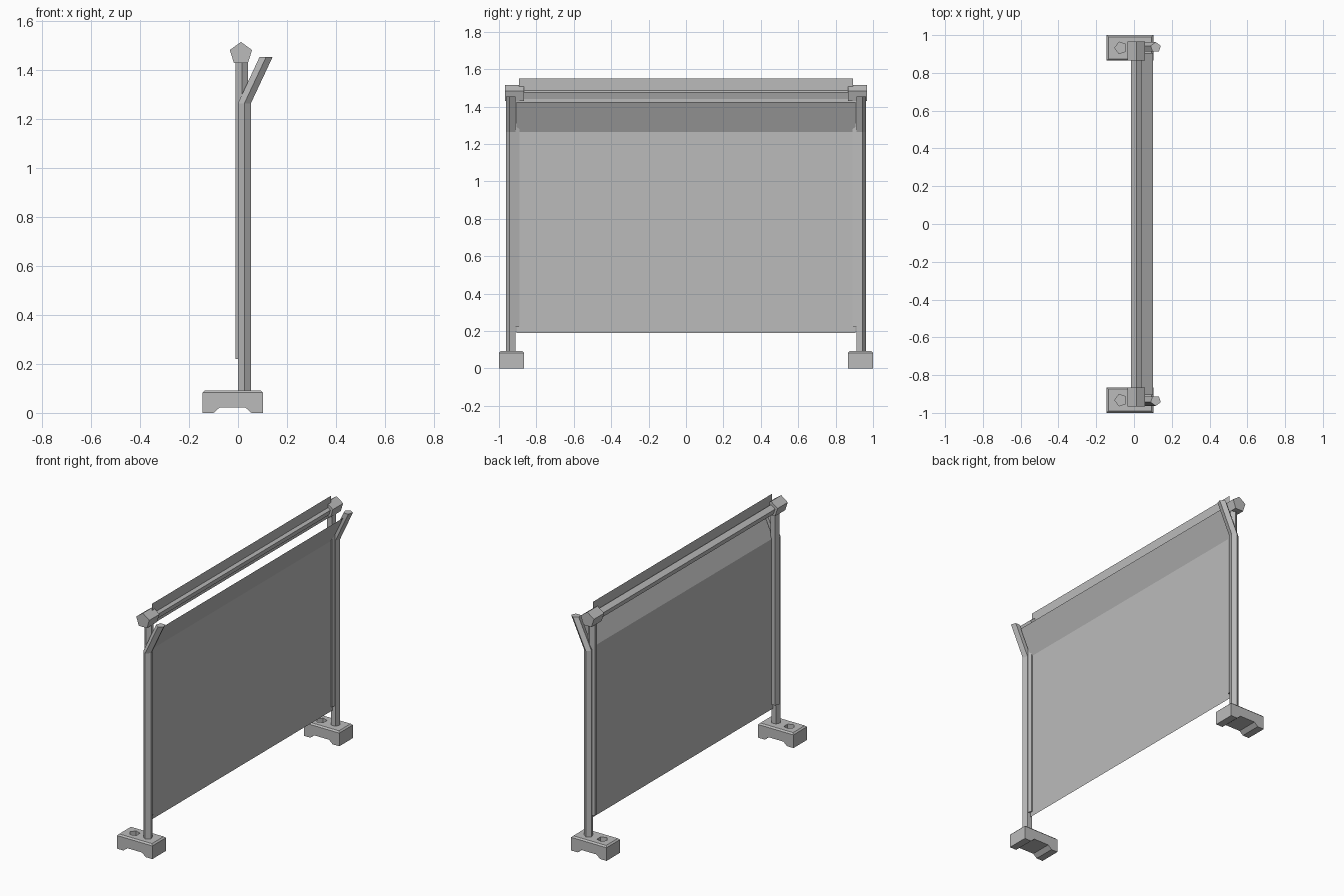
import bpy, bmesh, math

cube = bpy.data.objects.get("Cube")
if cube:
    bpy.data.objects.remove(cube)

GREY = 0.5
mat = bpy.data.materials.new("plain_grey")
mat.use_nodes = True
mat.diffuse_color = (GREY, GREY, GREY, 1)
mat.node_tree.nodes["Principled BSDF"].inputs["Base Color"].default_value = (GREY, GREY, GREY, 1)


def finish(name, bm):
    bmesh.ops.recalc_face_normals(bm, faces=bm.faces)
    mesh = bpy.data.meshes.new(name)
    bm.to_mesh(mesh)
    bm.free()
    mesh.materials.append(mat)
    obj = bpy.data.objects.new(name, mesh)
    bpy.context.collection.objects.link(obj)
    return obj


def pentagon(cx, cy, r, start):
    """Five points around a centre, the first at the start angle."""
    angles = [math.radians(start + 72 * i) for i in range(5)]
    return [(cx + r * math.cos(a), cy + r * math.sin(a)) for a in angles]


def loft(bm, rings):
    """Join closed rings of points and cap both ends."""
    loops = [[bm.verts.new(p) for p in ring] for ring in rings]
    n = len(loops[0])
    for a, b in zip(loops, loops[1:]):
        for i in range(n):
            j = (i + 1) % n
            bm.faces.new((a[i], a[j], b[j], b[i]))
    bm.faces.new(loops[0])
    bm.faces.new(loops[-1])


def prism_y(name, profile, y0, y1):
    bm = bmesh.new()
    loft(bm, [[(x, y, z) for x, z in profile] for y in (y0, y1)])
    return finish(name, bm)


def pole(name, r, start, path):
    """Pentagonal pole with level rings along the path."""
    bm = bmesh.new()
    loft(bm, [[(px, py, z) for px, py in pentagon(x, y, r, start)] for x, y, z in path])
    return finish(name, bm)


def sheet(name, profile, half_width):
    """Thin cloth strip spanning the width of the frame."""
    bm = bmesh.new()
    rows = [[bm.verts.new((x, y, z)) for y in (-half_width, half_width)] for x, z in profile]
    for a, b in zip(rows, rows[1:]):
        bm.faces.new((a[0], a[1], b[1], b[0]))
    return finish(name, bm)


def foot(name, y0, y1):
    """Block with an arched underside, chamfered top and a spare socket."""
    top = 0.092
    outline = [(-0.145, 0), (-0.1, 0), (-0.075, 0.022), (0.03, 0.022),
               (0.055, 0), (0.102, 0), (0.102, top), (-0.145, top)]
    obj = prism_y(name, outline, y0, y1)
    bm = bmesh.new()
    bm.from_mesh(obj.data)
    rim = [e for e in bm.edges if all(v.co.z > top - 0.001 for v in e.verts)]
    bmesh.ops.bevel(bm, geom=rim, offset=0.009, segments=1, affect='EDGES')
    bm.to_mesh(obj.data)
    bm.free()
    mid = (y0 + y1) / 2
    cutter = pole("socket_cutter", 0.032, 180, [(-0.07, mid, 0.035), (-0.07, mid, 0.2)])
    cutter.hide_render = True
    mod = obj.modifiers.new("socket", 'BOOLEAN')
    mod.object = cutter
    mod.operation = 'DIFFERENCE'
    mod.solver = 'EXACT'
    bpy.context.view_layer.objects.active = obj
    bpy.ops.object.modifier_apply(modifier=mod.name)
    bpy.data.objects.remove(cutter)


# Supports at both ends
for side, s in (("front", -1), ("back", 1)):
    foot(side + "_foot", *sorted((s * 0.865, s)))
    y = s * 0.935
    pole(side + "_bent_post", 0.028, s * 90,
         [(0.026, y, 0.06), (0.026, y, 1.265), (0.115, y, 1.455)])
    pole(side + "_roller_post", 0.027, s * 90,
         [(0.016, s * 0.912, 0.22), (0.016, s * 0.912, 1.45)])
    prism_y(side + "_end_cap", pentagon(0.012, 1.468, 0.048, 90), s * 0.865, s * 0.967)

# Roller bar and cloth
prism_y("top_rail", pentagon(0.012, 1.465, 0.03, 90), -0.87, 0.87)
sheet("upper_strip", [(0.024, 1.42), (0.024, 1.55)], 0.893)
sheet("screen_cloth", [(0.025, 0.19), (0.025, 1.265), (0.1, 1.425)], 0.905)
